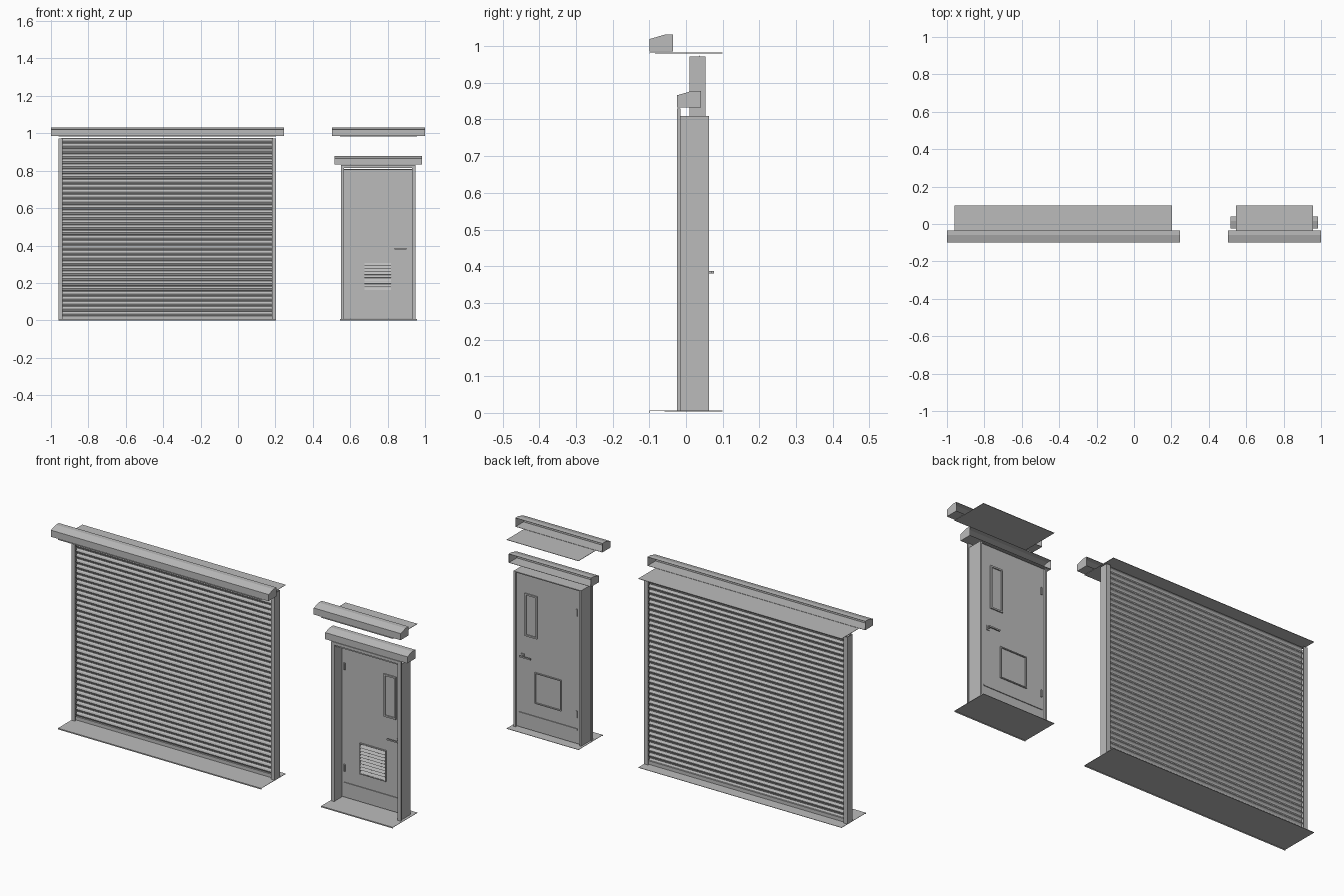
import bpy, bmesh, math

cube = bpy.data.objects.get("Cube")
if cube:
    bpy.data.objects.remove(cube, do_unlink=True)

grey = bpy.data.materials.new("painted_grey_steel")
grey.use_nodes = True
COLOR = (0.5, 0.5, 0.5, 1)
grey.diffuse_color = COLOR
grey.node_tree.nodes["Principled BSDF"].inputs["Base Color"].default_value = COLOR


def finish(name, bm, normals=True):
    if normals:
        bmesh.ops.recalc_face_normals(bm, faces=bm.faces)
    mesh = bpy.data.meshes.new(name)
    bm.to_mesh(mesh)
    bm.free()
    mesh.materials.append(grey)
    ob = bpy.data.objects.new(name, mesh)
    bpy.context.collection.objects.link(ob)
    return ob


def add_box(bm, x, y, z):
    made = bmesh.ops.create_cube(bm, size=1)["verts"]
    for v in made:
        for i, (lo, hi) in enumerate((x, y, z)):
            v.co[i] = lo if v.co[i] < 0 else hi


def box(name, x, y, z):
    bm = bmesh.new()
    add_box(bm, x, y, z)
    return finish(name, bm)


def border(name, x, z, y, w):
    """Rectangular raised frame standing in the xz plane."""
    bm = bmesh.new()
    for side in ((x[0], x[0] + w), (x[1] - w, x[1])):
        add_box(bm, side, y, z)
    for rail in ((z[0], z[0] + w), (z[1] - w, z[1])):
        add_box(bm, (x[0] + w, x[1] - w), y, rail)
    return finish(name, bm)


def extrude_x(bm, profile, x):
    """Sweep an open (y, z) profile along x, returning its two end rows."""
    rows = [[bm.verts.new((px, y, z)) for y, z in profile] for px in x]
    for i in range(len(profile) - 1):
        bm.faces.new((rows[0][i], rows[1][i], rows[1][i + 1], rows[0][i + 1]))
    return rows


def hood(name, x, y, z):
    """Rain hood: sloping front top, closed ends, open back."""
    bm = bmesh.new()
    profile = [(y + 0.065, z), (y, z), (y, z + 0.034),
               (y + 0.041, z + 0.046), (y + 0.065, z + 0.046)]
    for row in extrude_x(bm, profile, x):
        bm.faces.new(row)
    ob = finish(name, bm)
    shell = ob.modifiers.new("sheet_thickness", "SOLIDIFY")
    shell.thickness = 0.002


def plate(name, x, z, lip):
    """Thin sheet across the opening, with a turned-down front edge."""
    bm = bmesh.new()
    extrude_x(bm, [(-0.1, z - lip), (-0.1, z), (0.1, z)], x)
    ob = finish(name, bm)
    ob.modifiers.new("sheet_thickness", "SOLIDIFY").thickness = 0.002


# Floor and ceiling sheets, and the rain hoods
SHUTTER, DOOR = (-0.96, 0.203), (0.545, 0.956)
for label, span in (("shutter", SHUTTER), ("door", DOOR)):
    plate(label + "_sill_sheet", span, 0.006, 0.006)
    plate(label + "_top_sheet", span, 0.982, 0.002)
hood("shutter_hood", (-1, 0.245), -0.1, 0.985)
hood("upper_door_hood", (0.503, 1), -0.1, 0.985)
hood("door_hood", (0.515, 0.985), -0.024, 0.832)

# Shutter curtain: one corrugated sheet of curved slats
bm = bmesh.new()
COUNT, BOTTOM, TOP = 35, 0.022, 0.975
pitch = (TOP - BOTTOM) / COUNT
profile = []
for i in range(COUNT):
    for t in (0, 0.15, 0.4, 0.65, 0.85):
        bulge = 0.008 * math.sin(math.pi * t / 0.85)
        profile.append((0.037 - bulge, BOTTOM + (i + t) * pitch))
profile.append((0.037, TOP))
extrude_x(bm, profile, (-0.945, 0.188))
curtain = finish("shutter_curtain", bm)
curtain.modifiers.new("sheet_thickness", "SOLIDIFY").thickness = 0.002
box("shutter_bottom_bar", (-0.945, 0.188), (0.024, 0.044), (0.006, 0.024))

# Shutter guides: channels opening toward the curtain
for name, edge, d in (("right_guide", -0.96, 1), ("left_guide", 0.203, -1)):
    bm = bmesh.new()
    for width, y in ((0.003, (0.01, 0.053)), (0.022, (0.01, 0.014)),
                     (0.022, (0.049, 0.053))):
        add_box(bm, sorted((edge, edge + d * width)), y, (0.006, 0.972))
    finish(name, bm)

# Door frame: deep jambs and head with a thin front trim
for name, edge, d in (("right_jamb", 0.55, 1), ("left_jamb", 0.948, -1)):
    bm = bmesh.new()
    add_box(bm, sorted((edge, edge + d * 0.018)), (-0.024, -0.015), (0.006, 0.83))
    add_box(bm, sorted((edge + d * 0.006, edge + d * 0.016)),
            (-0.015, 0.063), (0.006, 0.81))
    finish(name, bm)
box("door_head", (0.566, 0.932), (-0.015, 0.063), (0.805, 0.81))
box("door_head_trim", (0.568, 0.93), (-0.024, -0.015), (0.815, 0.83))

# Door leaf with a kick rail
LEAF_Y = (0.038, 0.056)
box("door_leaf", (0.567, 0.931), LEAF_Y, (0.01, 0.806))
for name, y in (("front_kick_rail", (0.034, 0.038)), ("back_kick_rail", (0.056, 0.06))):
    box(name, (0.58, 0.918), y, (0.08, 0.088))

# Window and vent frames on both faces
for side, y in (("front", (0.031, 0.038)), ("back", (0.056, 0.062))):
    border(side + "_window_frame", (0.81, 0.88), (0.49, 0.71), y, 0.008)
    border(side + "_vent_frame", (0.672, 0.823), (0.155, 0.315), y, 0.005)

# Louvre blades sloping down toward the front
bm = bmesh.new()
for i in range(9):
    z = 0.166 + i * 0.0163
    extrude_x(bm, [(0.03, z - 0.004), (0.038, z + 0.009)], (0.677, 0.818))
blades = finish("vent_blades", bm)
blades.modifiers.new("sheet_thickness", "SOLIDIFY").thickness = 0.002

# Lever handles, with a lock plate, and hinges
for side, s in (("front", -1), ("back", 1)):
    face = LEAF_Y[0] if s < 0 else LEAF_Y[1]
    bm = bmesh.new()
    add_box(bm, (0.885, 0.902), sorted((face, face + s * 0.004)), (0.372, 0.394))
    add_box(bm, (0.89, 0.897), sorted((face, face + s * 0.018)), (0.38, 0.387))
    add_box(bm, (0.838, 0.902), sorted((face + s * 0.014, face + s * 0.02)), (0.38, 0.387))
    finish(side + "_handle", bm)
for name, z in (("lower_hinge", 0.145), ("upper_hinge", 0.67)):
    box(name + "_front", (0.58, 0.588), (0.032, 0.038), (z, z + 0.035))
    box(name + "_back", (0.58, 0.588), (0.056, 0.061), (z, z + 0.035))
